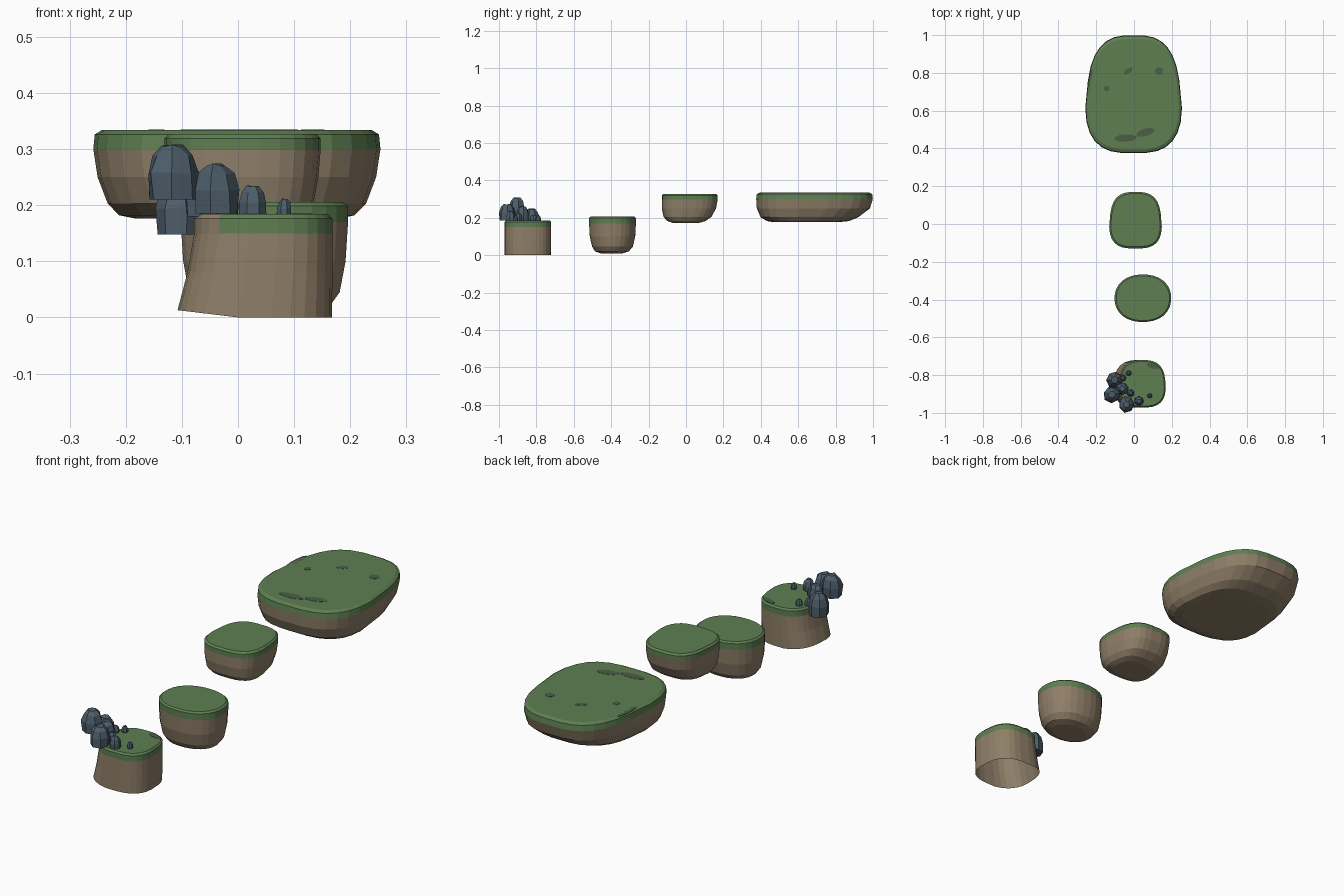
import bpy, bmesh, math, random
from mathutils import Vector, Matrix

if "Cube" in bpy.data.objects:
    bpy.data.objects.remove(bpy.data.objects["Cube"])

random.seed(4)


def material(name, rgb):
    m = bpy.data.materials.new(name)
    m.diffuse_color = (*rgb, 1)
    m.use_nodes = True
    m.node_tree.nodes["Principled BSDF"].inputs["Base Color"].default_value = m.diffuse_color
    return m


GRASS = material("grass green", (0.112, 0.210, 0.083))
MOSS = material("dark moss", (0.070, 0.112, 0.064))
EARTH = material("earth brown", (0.275, 0.212, 0.140))
STONE = material("blue grey stone", (0.075, 0.112, 0.145))


def finish(bm, name, mats):
    me = bpy.data.meshes.new(name)
    bmesh.ops.recalc_face_normals(bm, faces=bm.faces)
    bm.to_mesh(me)
    bm.free()
    for m in mats:
        me.materials.append(m)
    ob = bpy.data.objects.new(name, me)
    bpy.context.collection.objects.link(ob)
    return ob


def outline(hx, hy, power, taper, n):
    """Rounded-rectangle outline, narrowing towards +y by taper."""
    pts = []
    for i in range(n):
        a = 2 * math.pi * (i + 0.5) / n
        c, s = math.cos(a), math.sin(a)
        x = math.copysign(abs(c) ** (2 / power), c)
        y = math.copysign(abs(s) ** (2 / power), s)
        pts.append((x * hx * (1 - taper * max(-0.3, y)), y * hy))
    return pts


def island(name, centre, half, power, taper, rings, grass_z,
           closed=True, n=28, bare=None):
    """Stacked rings (z, scale x, scale y, dx, dy), grass above grass_z."""
    bm = bmesh.new()
    shape = outline(*half, power, taper, n)
    loops = [[bm.verts.new((centre[0] + x * sx + dx, centre[1] + y * sy + dy, z))
              for x, y in shape] for z, sx, sy, dx, dy in rings]
    for a, b in zip(loops, loops[1:]):
        for i in range(n):
            bm.faces.new((a[i], a[(i + 1) % n], b[(i + 1) % n], b[i]))
    bm.faces.new(loops[-1])
    if closed:
        bm.faces.new(loops[0][::-1])
    for f in bm.faces:
        c = f.calc_center_median()
        f.material_index = 0 if c.z > grass_z else 1
        if bare and len(f.verts) == 4 and bare(c):
            f.material_index = 1
    return finish(bm, name, [GRASS, EARTH])


# Front stump: leaning sides, hollow underneath, bare earth by the rocks
stump = island("stump_island", (0.045, -0.846), (0.122, 0.126), 2.8, 0.06, [
    (0.0, 1.12, 1.0, -0.015, 0), (0.08, 1.05, 1.0, -0.006, 0),
    (0.15, 1.0, 1.0, 0, 0), (0.176, 1.0, 1.0, 0, 0),
    (0.184, 0.94, 0.94, 0, 0)], 0.15, closed=False,
    bare=lambda c: c.x < -0.03 and c.y < -0.8)
for v in stump.data.vertices:
    if v.co.z < 0.01 and v.co.x < 0:
        v.co.z = -v.co.x * 0.12

# Oval second stepping island
island("oval_island", (0.047, -0.393), (0.150, 0.126), 2.2, 0.0, [
    (0.010, 0.58, 0.48, 0, -0.005), (0.020, 0.78, 0.72, 0, -0.003),
    (0.045, 0.90, 0.87, 0, 0), (0.10, 0.97, 0.97, 0, 0),
    (0.17, 1.0, 1.0, 0, 0), (0.199, 1.0, 1.0, 0, 0),
    (0.206, 0.94, 0.94, 0, 0)], 0.17)

# Square third stepping island
island("square_island", (0.008, 0.020), (0.137, 0.150), 3.0, 0.09, [
    (0.172, 0.64, 0.46, 0, -0.020), (0.182, 0.80, 0.68, 0, -0.018),
    (0.205, 0.91, 0.86, 0, -0.012), (0.25, 0.97, 0.97, 0, -0.004),
    (0.298, 1.0, 1.0, 0, 0), (0.319, 1.0, 1.0, 0, 0),
    (0.327, 0.94, 0.94, 0, 0)], 0.298)

# Large back island
island("large_island", (-0.002, 0.687), (0.250, 0.313), 3.0, 0.12, [
    (0.176, 0.70, 0.55, 0, -0.045), (0.182, 0.82, 0.70, 0, -0.035),
    (0.203, 0.90, 0.84, 0, -0.027), (0.25, 0.97, 0.97, 0, -0.006),
    (0.30, 1.0, 1.0, 0, 0), (0.326, 0.99, 0.99, 0, 0),
    (0.334, 0.94, 0.94, 0, 0)], 0.30)


def patch(name, x, y, z, rx, ry, angle):
    """Thin moss plate lying on the grass."""
    bm = bmesh.new()
    bmesh.ops.create_cone(bm, cap_ends=True, segments=10, radius1=1,
                          radius2=1, depth=1)
    bm.transform(Matrix.Translation((x, y, z)) @ Matrix.Rotation(angle, 4, 'Z')
                 @ Matrix.Diagonal((rx, ry, 0.002, 1)))
    finish(bm, name, [MOSS])


for i, p in enumerate([(-0.03, 0.81, 0.334, 0.026, 0.013, 0.6),
                       (0.133, 0.81, 0.334, 0.022, 0.02, 0),
                       (-0.145, 0.717, 0.334, 0.015, 0.015, 0),
                       (-0.045, 0.455, 0.334, 0.06, 0.02, 0.05),
                       (0.06, 0.485, 0.334, 0.05, 0.02, 0.3),
                       (-0.226, 0.75, 0.333, 0.014, 0.07, -0.05),
                       (0.10, -0.752, 0.184, 0.035, 0.014, -0.3)]):
    patch(f"moss_patch_{i + 1}", *p)


def rock(name, x, y, z0, z1, rx, ry, turn):
    """Faceted upright boulder with a chipped, tapering top."""
    bm = bmesh.new()
    n = 7
    loops = []
    for t, s in ((0, 0.96), (0.5, 1.0), (0.82, 0.78), (1, 0.42)):
        loop = []
        for i in range(n):
            a = 2 * math.pi * i / n + turn
            r = s * random.uniform(0.92, 1.04)
            dz = random.uniform(-0.06, 0.0) if t > 0 else 0
            loop.append(bm.verts.new((x + rx * r * math.cos(a),
                                      y + ry * r * math.sin(a),
                                      z0 + (z1 - z0) * (t + dz))))
        loops.append(loop)
    for a, b in zip(loops, loops[1:]):
        for i in range(n):
            bm.faces.new((a[i], a[(i + 1) % n], b[(i + 1) % n], b[i]))
    bm.faces.new(loops[-1])
    bm.faces.new(loops[0][::-1])
    finish(bm, name, [STONE])


# Rock cluster on the stump's left edge
for i, r in enumerate([(-0.117, -0.903, 0.210, 0.309, 0.047, 0.045, 0.2),
                       (-0.040, -0.955, 0.185, 0.275, 0.042, 0.045, 0.9),
                       (-0.103, -0.825, 0.148, 0.250, 0.045, 0.046, 0.5),
                       (-0.062, -0.872, 0.180, 0.262, 0.034, 0.034, 0.1),
                       (0.026, -0.938, 0.177, 0.236, 0.026, 0.026, 0.7),
                       (-0.018, -0.895, 0.178, 0.226, 0.020, 0.020, 0.3),
                       (-0.028, -0.790, 0.178, 0.212, 0.015, 0.015, 0.4),
                       (-0.060, -0.815, 0.175, 0.215, 0.018, 0.020, 0.0),
                       (0.083, -0.910, 0.178, 0.212, 0.013, 0.013, 0.6)]):
    rock(f"rock_{i + 1}", *r)
